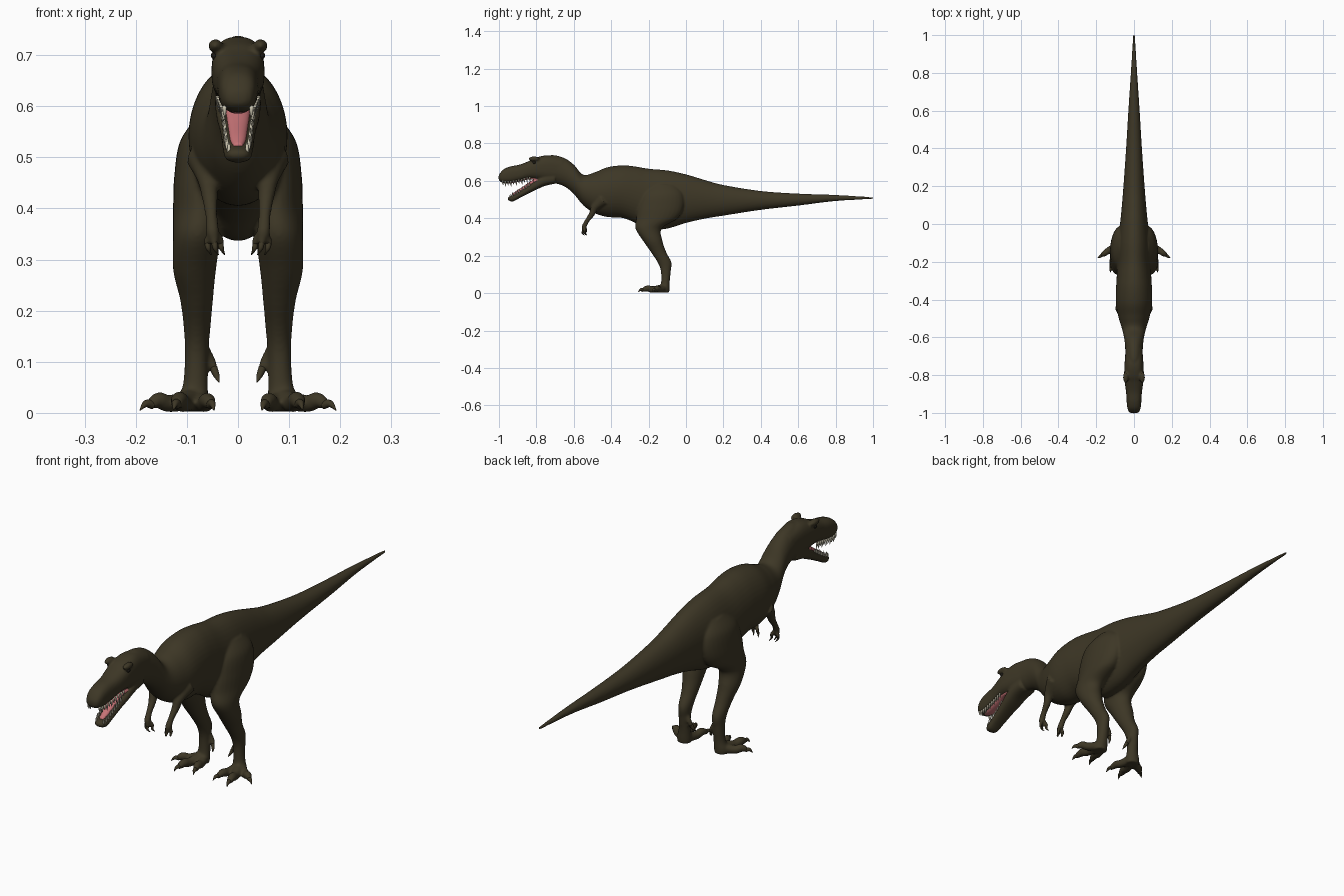
import bpy, bmesh, math
from mathutils import Vector

X, Y, Z = Vector((1, 0, 0)), Vector((0, 1, 0)), Vector((0, 0, 1))


def material(name, rgb):
    m = bpy.data.materials.new(name)
    m.diffuse_color = (*rgb, 1)
    return m


SKIN = material("dark olive hide", (0.047, 0.038, 0.019))
PINK = material("mouth pink", (0.56, 0.17, 0.18))
TOOTH = material("ivory", (0.60, 0.56, 0.43))
DARK = material("eye black", (0.012, 0.010, 0.007))


def smooth_rows(rows, steps=6):
    """Catmull-Rom interpolation of number rows."""
    out = []
    for i in range(len(rows) - 1):
        p = [rows[max(0, min(len(rows) - 1, i + k))] for k in (-1, 0, 1, 2)]
        for s in range(steps):
            t = s / steps
            out.append([0.5 * (2 * b + (c - a) * t + (2 * a - 5 * b + 4 * c - d) * t * t
                               + (3 * b - a - 3 * c + d) * t ** 3) for a, b, c, d in zip(*p)])
    return out + [list(rows[-1])]


def loft(bm, rings, n=28, power=2.0):
    """Skin rings given as (centre, u axis, v axis), with capped ends."""
    loops = []
    for c, u, v in rings:
        loop = []
        for k in range(n):
            a = 2 * math.pi * k / n
            ca, sa = math.cos(a), math.sin(a)
            loop.append(bm.verts.new(c + u * math.copysign(abs(ca) ** (2 / power), ca)
                                     + v * math.copysign(abs(sa) ** (2 / power), sa)))
        loops.append(loop)
    faces = []
    for a, b in zip(loops, loops[1:]):
        for k in range(n):
            j = (k + 1) % n
            faces.append(bm.faces.new((a[k], a[j], b[j], b[k])))
    faces.append(bm.faces.new(loops[0][::-1]))
    faces.append(bm.faces.new(loops[-1]))
    bmesh.ops.recalc_face_normals(bm, faces=faces)


def profile_y(bm, rows, power=2.0, n=28):
    """Rows of (y, top, bottom, half width)."""
    loft(bm, [(Vector((0, y, (t + b) / 2)), X * w, Z * ((t - b) / 2))
              for y, t, b, w in smooth_rows(rows)], n, power)


def tube(bm, rows, n=14, steps=5):
    """Rows of (x, y, z, radius)."""
    pts = smooth_rows(rows, steps)
    pos = [Vector(p[:3]) for p in pts]
    d = (pos[-1] - pos[0]).normalized()
    ref = Z if abs(d.z) < 0.7 else X
    rings = []
    for i, p in enumerate(pts):
        t = (pos[min(i + 1, len(pos) - 1)] - pos[max(i - 1, 0)]).normalized()
        u = t.cross(ref).normalized()
        r = max(p[3], 0.0006)
        rings.append((pos[i], u * r, t.cross(u) * r))
    loft(bm, rings, n)


def ball(bm, c, r):
    loft(bm, [(Vector(c) + Z * (r[2] * math.cos(a)), X * (r[0] * math.sin(a)), Y * (r[1] * math.sin(a)))
              for a in [math.pi * (0.02 + 0.96 * i / 10) for i in range(11)]], 16)


def finish(bm, name, mat):
    me = bpy.data.meshes.new(name)
    bm.to_mesh(me)
    bm.free()
    me.materials.append(mat)
    for p in me.polygons:
        p.use_smooth = True
    ob = bpy.data.objects.new(name, me)
    bpy.context.collection.objects.link(ob)
    return ob


def at(rows, y):
    """Linear lookup of (top, bottom, half width) at y."""
    for a, b in zip(rows, rows[1:]):
        if b[0] <= y <= a[0]:
            t = (y - a[0]) / (b[0] - a[0])
            return [p + (q - p) * t for p, q in zip(a[1:], b[1:])]


TORSO = [(1.004, .513, .503, .005), (.8, .525, .492, .017), (.6, .532, .468, .03), (.4, .546, .445, .042),
         (.2, .578, .414, .056), (.1, .605, .398, .064), (0, .635, .375, .074), (-.1, .656, .345, .085),
         (-.2, .665, .338, .088), (-.27, .677, .375, .091), (-.34, .683, .402, .095), (-.42, .673, .407, .096),
         (-.49, .645, .428, .083), (-.55, .633, .47, .065), (-.6, .687, .53, .053), (-.65, .722, .57, .047),
         (-.71, .738, .59, .045), (-.76, .732, .6, .03)]
SKULL = [(-.66, .72, .60, .044), (-.74, .736, .60, .05), (-.80, .725, .607, .052), (-.84, .706, .61, .049),
         (-.89, .687, .598, .042), (-.94, .677, .588, .039), (-.975, .662, .589, .035), (-.995, .64, .598, .026),
         (-1.002, .626, .608, .012)]
JAW = [(-.70, .64, .585, .044), (-.755, .635, .573, .045), (-.80, .607, .553, .042), (-.84, .579, .534, .036),
       (-.89, .546, .508, .031), (-.925, .526, .490, .028), (-.945, .517, .494, .021), (-.954, .51, .502, .009)]
# leg slices: x, y, z, x radius, y radius
LEG = [(.045, -.12, .58, .035, .07), (.062, -.125, .53, .052, .11), (.07, -.135, .46, .055, .122),
       (.073, -.155, .40, .054, .11), (.08, -.20, .345, .047, .070), (.085, -.178, .28, .042, .052),
       (.081, -.147, .22, .032, .041), (.08, -.115, .165, .026, .037), (.081, -.108, .12, .023, .027),
       (.083, -.110, .06, .024, .023), (.088, -.115, .025, .030, .027), (.088, -.115, .003, .028, .025)]
TOES = [[(.095, -.115, .025, .02), (.135, -.14, .018, .017), (.155, -.155, .025, .016), (.172, -.167, .016, .010)],
        [(.09, -.12, .028, .022), (.108, -.175, .019, .018), (.115, -.205, .025, .017), (.12, -.232, .017, .011)],
        [(.08, -.115, .025, .02), (.065, -.16, .018, .017), (.06, -.19, .024, .016), (.053, -.215, .016, .010)]]

# hide: body, legs, arms and jaws fused into one smooth skin
bm = bmesh.new()
profile_y(bm, TORSO, n=40)
profile_y(bm, SKULL, 2.6)
profile_y(bm, JAW, 2.5)
claws = bmesh.new()
for s in (1, -1):
    loft(bm, [(Vector((s * x, y, z)), X * rx, Y * ry) for x, y, z, rx, ry in smooth_rows(LEG)])
    # brow ridge
    ball(bm, (s * .044, -.812, .718), (.0145, .03, .013))
    # toes and toe claws
    for toe in TOES:
        tube(bm, [(s * x, y, z, r) for x, y, z, r in toe])
        a, b = Vector(toe[0][:3]), Vector(toe[-1][:3])
        d = ((b - a) * Vector((1, 1, 0))).normalized()
        tube(claws, [(s * p.x, p.y, p.z, r) for p, r in
                     ((b - d * .006, .009), (b + d * .01 + Z * .002, .007), (b + d * .024 - Z * .011, .001))], 10)
    # dew toe
    tube(bm, [(s * .07, -.105, .13, .012), (s * .055, -.10, .105, .010), (s * .047, -.105, .085, .009)])
    tube(claws, [(s * .048, -.104, .088, .008), (s * .042, -.11, .073, .006), (s * .037, -.12, .06, .001)], 10)
    # arm, fingers and finger claws
    tube(bm, [(s * .068, -.44, .50, .034), (s * .06, -.485, .46, .021), (s * .055, -.505, .42, .0155),
              (s * .052, -.53, .385, .012), (s * .05, -.545, .355, .013), (s * .047, -.546, .342, .010)])
    for fx, fy in ((.034, -.535), (.046, -.55), (.060, -.54)):
        tube(bm, [(s * .049, -.543, .36, .008), (s * fx, fy, .337, .0075), (s * fx, fy - .002, .328, .006)], 10)
        tube(claws, [(s * fx, fy, .332, .006), (s * (fx - .002), fy - .003, .321, .0045),
                     (s * (fx - .008), fy + .006, .309, .0008)], 8)
hide = finish(bm, "body_hide", SKIN)
rm = hide.modifiers.new("fuse", 'REMESH')
rm.mode = 'VOXEL'
rm.voxel_size = 0.005
rm.use_smooth_shade = True
sm = hide.modifiers.new("soften", 'SMOOTH')
sm.factor = 0.5
sm.iterations = 5
finish(claws, "claws", SKIN)

# tongue, palate and mouth lining
bm = bmesh.new()
profile_y(bm, [(-.77, .625, .59, .028), (-.82, .605, .575, .024), (-.87, .571, .545, .019),
               (-.91, .545, .523, .015), (-.932, .528, .516, .008)])
finish(bm, "tongue", PINK)
bm = bmesh.new()
profile_y(bm, [(y, .63, at(SKULL, y)[1] - .002, w) for y, w in
               ((-.79, .032), (-.84, .030), (-.89, .026), (-.94, .023), (-.97, .016))], 3)
profile_y(bm, [(-.76, .625, .575, .036), (-.79, .622, .575, .035), (-.815, .617, .58, .028)])
finish(bm, "mouth_lining", PINK)

# teeth along both jaws
bm = bmesh.new()
for s in (1, -1):
    for i in range(11):
        y = -.835 - .0145 * i
        t, b, w = at(SKULL, y)
        x, l = s * w * .8, .013 + .006 * (i % 2)
        tube(bm, [(x, y, b + .010, .0045), (x, y, b - l * .3, .0035), (x * .97, y + .003, b - l, .0006)], 7, 2)
    for i in range(9):
        y = -.838 - .0128 * i
        t, b, w = at(JAW, y)
        x, l = s * w * .78, .011 + .005 * (i % 2)
        tube(bm, [(x, y, t - .010, .004), (x, y, t + l * .3, .003), (x, y + .002, t + l, .0006)], 7, 2)
finish(bm, "teeth", TOOTH)

# eyes under the brow ridges
bm = bmesh.new()
for s in (1, -1):
    ball(bm, (s * .046, -.812, .699), (.007, .009, .008))
finish(bm, "eyes", DARK)
